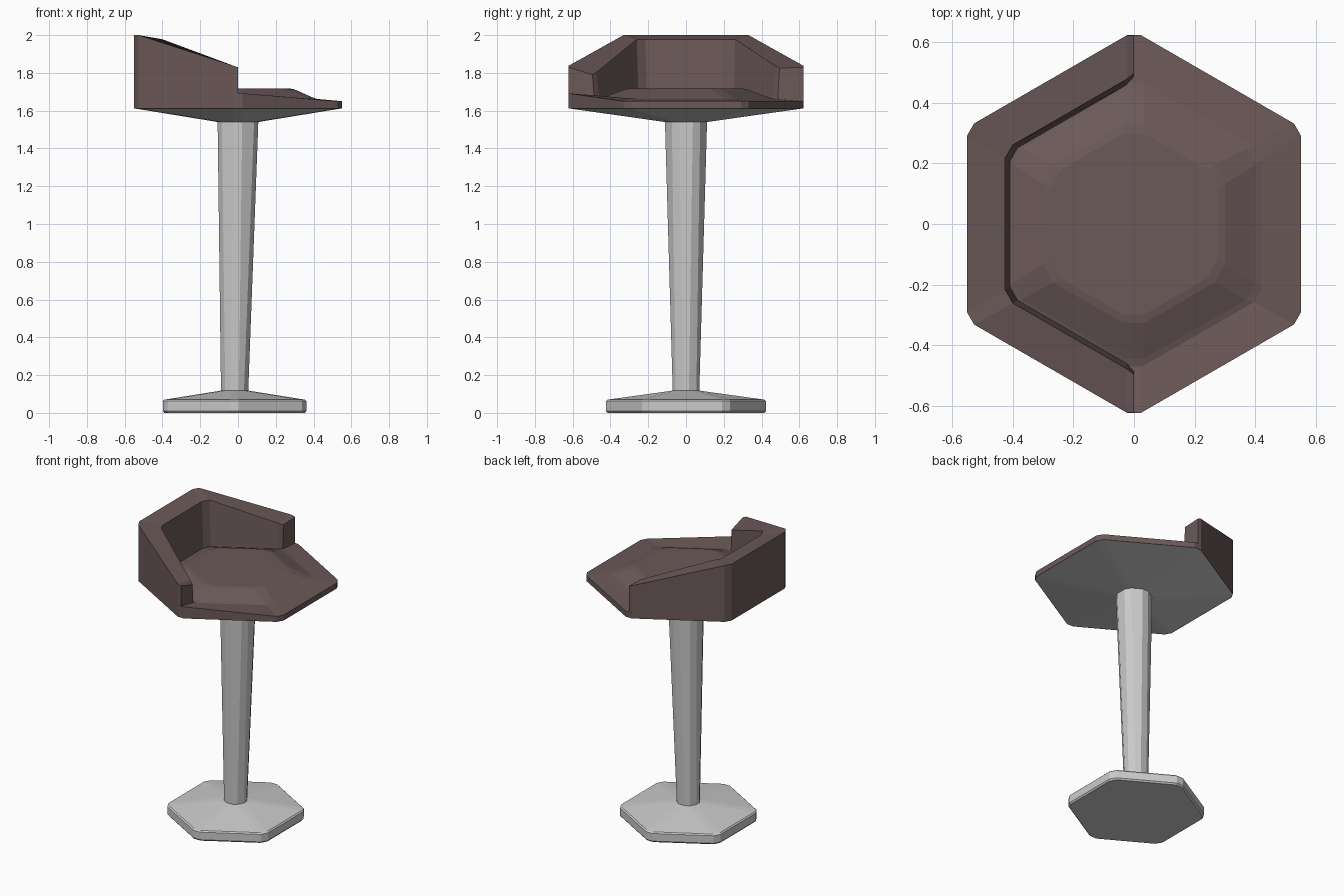
import bpy, bmesh
from math import sin, cos, radians

cube = bpy.data.objects.get("Cube")
if cube:
    bpy.data.objects.remove(cube, do_unlink=True)


def material(name, rgb):
    m = bpy.data.materials.new(name)
    m.use_nodes = True
    col = (*rgb, 1.0)
    m.diffuse_color = col
    node = next(n for n in m.node_tree.nodes if n.type == 'BSDF_PRINCIPLED')
    node.inputs["Base Color"].default_value = col
    return m


BROWN = material("brown_upholstery", (0.15, 0.10, 0.10))
METAL = material("light_grey_metal", (0.60, 0.60, 0.60))


def hexagon(apothem, z, chamfer, cx=0.0):
    """Hexagon with clipped corners, points along y, counter-clockwise from -y."""
    radius = apothem / cos(radians(30))
    pts = []
    for i in range(6):
        a = radians(-90 + 60 * i)
        for side in (-1, 1):
            b = a + side * radians(120)
            pts.append((cx + radius * cos(a) + chamfer * cos(b),
                        radius * sin(a) + chamfer * sin(b), z))
    return pts


def loft(name, rings, mat, lift=None):
    """Skin a list of equal rings, cap both ends."""
    bm = bmesh.new()
    loops = [[bm.verts.new(p) for p in ring] for ring in rings]
    n = len(loops[0])
    for low, high in zip(loops, loops[1:]):
        for i in range(n):
            j = (i + 1) % n
            bm.faces.new((low[i], low[j], high[j], high[i]))
    bm.faces.new(loops[0][::-1])
    bm.faces.new(loops[-1])
    if lift:
        lift(bm)
    bmesh.ops.recalc_face_normals(bm, faces=bm.faces)
    mesh = bpy.data.meshes.new(name)
    bm.to_mesh(mesh)
    bm.free()
    mesh.materials.append(mat)
    obj = bpy.data.objects.new(name, mesh)
    bpy.context.collection.objects.link(obj)
    return obj


# Foot plate and tapered column, set slightly off centre at the floor
FOOT_X = -0.018
loft("base", [hexagon(0.372, 0, 0.028, FOOT_X), hexagon(0.38, 0.01, 0.028, FOOT_X),
              hexagon(0.38, 0.062, 0.028, FOOT_X), hexagon(0.372, 0.07, 0.028, FOOT_X),
              hexagon(0.072, 0.118, 0.026, FOOT_X)], METAL)
loft("column", [hexagon(0.072, 0.11, 0.026, FOOT_X), hexagon(0.108, 1.55, 0.026)], METAL)

# Metal pan under the seat
loft("seat_pan", [hexagon(0.108, 1.54, 0.026), hexagon(0.548, 1.612, 0.027)], METAL)


# Seat cushion with raised centre; the -y corner of the rim is lifted
def raise_corner(bm):
    for v in bm.verts:
        if v.co.y < -0.6 and v.co.z > 1.64:
            v.co.z = 1.692


loft("seat", [hexagon(0.55, 1.612, 0.027), hexagon(0.55, 1.65, 0.027),
              hexagon(0.42, 1.662, 0.03), hexagon(0.40, 1.668, 0.035),
              hexagon(0.30, 1.712, 0.04), hexagon(0.275, 1.717, 0.04)],
     BROWN, raise_corner)


# Backrest: a half ring whose height falls towards both arm ends
def half(apothem, chamfer, end_y):
    pts = [(x, y) for x, y, _ in hexagon(apothem, 0, chamfer) if x < -0.001]
    pts.sort(key=lambda p: p[1])
    return [(0, -end_y)] + pts + [(0, end_y)]


def slope(x, reach, top, end):
    return end + (top - end) * min(1, -x / reach)


outer = half(0.55, 0.027, 0.621)
inner_top = half(0.425, 0.03, 0.495)
inner_low = half(0.408, 0.03, 0.485)
sections = []
for (ox, oy), (tx, ty), (lx, ly) in zip(outer, inner_top, inner_low):
    arm_end = 1.79 if oy < 0 else 1.825
    sections.append([(ox, oy, 1.63), (ox, oy, slope(ox, 0.524, 2.0, 1.83)),
                     (tx, ty, slope(tx, 0.40, 1.978, arm_end)), (lx, ly, 1.65)])
loft("backrest", sections, BROWN)
